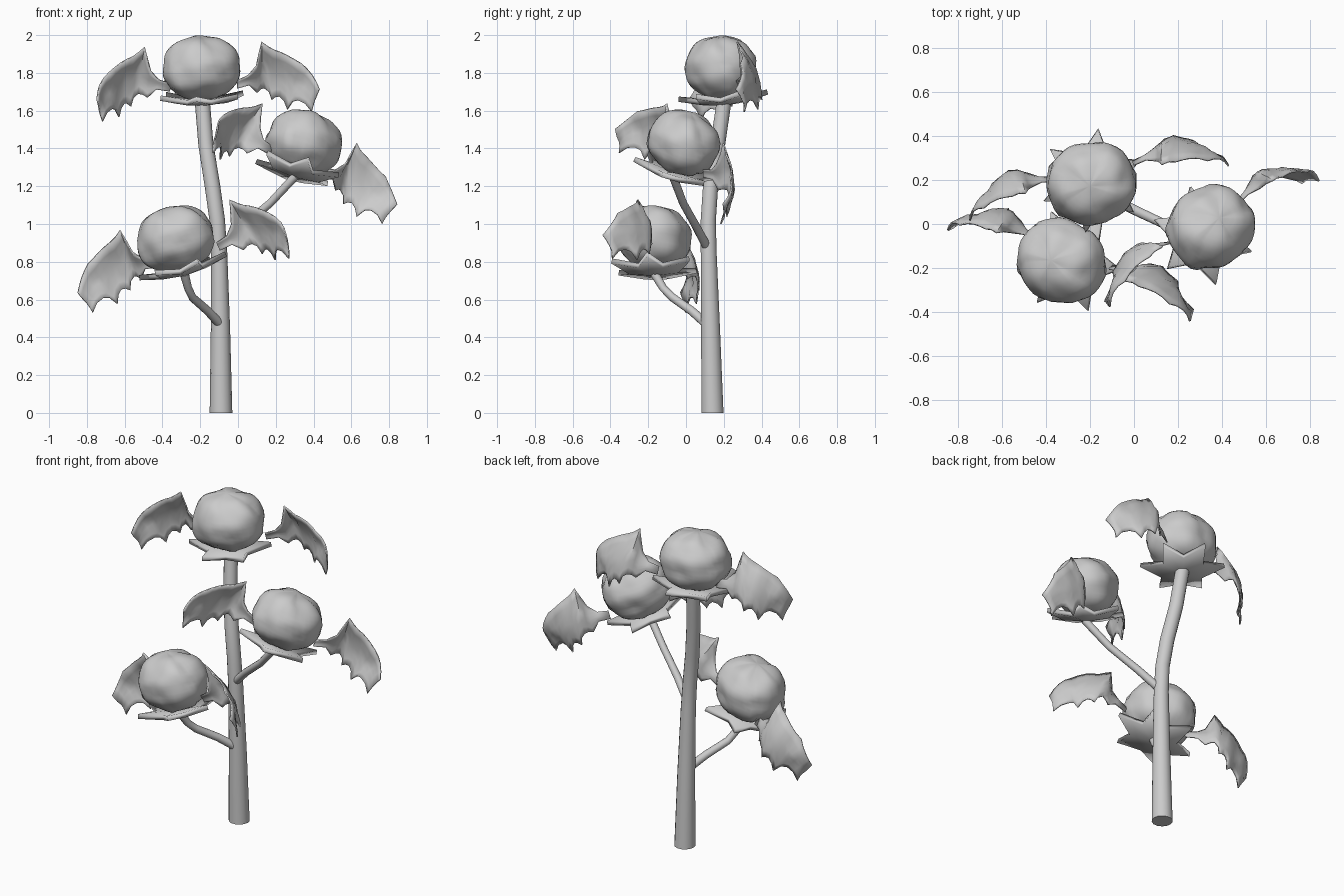
import bpy, bmesh, math
from mathutils import Vector, Matrix, noise

if "Cube" in bpy.data.objects:
    bpy.data.objects.remove(bpy.data.objects["Cube"])


def make(name, bm, mat=None, angle=40):
    bmesh.ops.recalc_face_normals(bm, faces=bm.faces)
    me = bpy.data.meshes.new(name)
    bm.to_mesh(me)
    bm.free()
    ob = bpy.data.objects.new(name, me)
    bpy.context.collection.objects.link(ob)
    if mat:
        ob.matrix_world = mat
    bpy.ops.object.select_all(action='DESELECT')
    ob.select_set(True)
    bpy.context.view_layer.objects.active = ob
    bpy.ops.object.shade_smooth_by_angle(angle=math.radians(angle))
    return ob


def solidify(ob, thickness, offset):
    m = ob.modifiers.new("thickness", 'SOLIDIFY')
    m.thickness, m.offset = thickness, offset


# Round tapered tube through (x, y, z, radius) points
def tube(name, path, sides=14):
    bm = bmesh.new()
    pts = [Vector(p[:3]) for p in path]
    rings = []
    for i, p in enumerate(pts):
        t = (pts[min(i + 1, len(pts) - 1)] - pts[max(i - 1, 0)]).normalized()
        if p.z == 0:
            t = Vector((0, 0, 1))
        u = Vector((0, 1, 0)).cross(t).normalized()
        v = t.cross(u)
        rings.append([bm.verts.new(p + path[i][3] * (u * math.cos(a) + v * math.sin(a)))
                      for a in (2 * math.pi * k / sides for k in range(sides))])
    for a, b in zip(rings, rings[1:]):
        for k in range(sides):
            n = (k + 1) % sides
            bm.faces.new((a[k], a[n], b[n], b[k]))
    bm.faces.new(rings[0])
    bm.faces.new(rings[-1])
    return make(name, bm)


# Lumpy oblate bulb with overlapping petal steps
def bulb(name, mat):
    bm = bmesh.new()
    bmesh.ops.create_uvsphere(bm, u_segments=40, v_segments=24, radius=1)
    for v in bm.verts:
        d = v.co.normalized()
        lon = math.atan2(d.y, d.x) / (2 * math.pi)
        saw = (lon * 5 + 0.35 * d.z) % 1.0
        flat = math.sqrt(max(0, 1 - d.z * d.z))
        r = 1 + 0.05 * (saw - 0.5) * flat + 0.07 * noise.noise(d * 2.1 + Vector((3, 1, 5)))
        e = abs(d.x) ** 2.2 + abs(d.y) ** 2.2 + abs(d.z) ** 2.2
        r *= e ** (-1 / 2.2) * 0.985
        v.co = Vector((d.x * 0.205, d.y * 0.187, d.z * 0.172)) * r + Vector((0, 0, 0.197))
    return make(name, bm, mat, 50)


# Six-pointed, slightly cupped star under the bulb
def calyx(name, mat):
    bm = bmesh.new()
    c = bm.verts.new((0, 0, 0.01))
    ring = []
    for k in range(12):
        a = math.radians(11 + 30 * k)
        r, z = ((0.238, 0.05), (0.13, 0.022))[k % 2]
        ring.append(bm.verts.new((r * math.cos(a), r * math.sin(a), z)))
    for k in range(12):
        bm.faces.new((c, ring[k], ring[(k + 1) % 12]))
    ob = make(name, bm, mat, 30)
    solidify(ob, 0.028, 0)
    return ob


# Bat wing columns: top x, top z, bottom x, bottom z, backward arch
WING = [(.17, .12, .17, .075, .045), (.23, .14, .24, .088, .06),
        (.275, .19, .285, .045, .07), (.29, .25, .308, .062, .077),
        (.305, .318, .33, .065, .082), (.34, .29, .355, .045, .084),
        (.37, .272, .37, 0, .082), (.405, .258, .39, .016, .077),
        (.44, .24, .41, .018, .07), (.475, .218, .43, -.005, .06),
        (.51, .195, .445, -.05, .045), (.54, .165, .468, -.008, .03),
        (.565, .13, .49, 0, .01), (.58, .095, .525, -.018, -.012),
        (.59, .06, .555, -.062, -.035)]


def wing(name, mat, side):
    bm = bmesh.new()
    rows = 6
    shift = 0.033 if side > 0 else -0.01
    grid = []
    for tx, tz, bx, bz, y in WING:
        col = []
        for j in range(rows + 1):
            t = j / rows
            x = tx + (bx - tx) * t + shift
            z = tz + (bz - tz) * t
            span = abs(tz - bz)
            bulge = 0.1 * span * math.sin(math.pi * t)
            wob = 0.015 * noise.noise(Vector((x, 0, z)) * 14) * math.sin(math.pi * t)
            lean = span * (0.14 * t - 0.22 * (1 - t))
            col.append(bm.verts.new((side * x, y + lean + bulge + wob, z)))
        grid.append(col)
    for a, b in zip(grid, grid[1:]):
        for j in range(rows):
            bm.faces.new((a[j], a[j + 1], b[j + 1], b[j]))
    ob = make(name, bm, mat, 60)
    solidify(ob, 0.008, 0)
    return ob


# Stem and its two branches
tube("main_stem", [(-.09, .14, 0, .06), (-.093, .13, .45, .051), (-.1, .12, .85, .043),
                   (-.11, .118, 1.02, .041), (-.135, .13, 1.2, .041),
                   (-.17, .168, 1.42, .04), (-.188, .2, 1.64, .04)])
tube("right_branch", [(-.1, .115, .87, .024), (.02, .055, .985, .022),
                      (.17, -.015, 1.11, .021), (.305, -.07, 1.255, .022)])
tube("left_branch", [(-.09, .115, .465, .025), (-.16, .03, .54, .023),
                     (-.24, -.07, .61, .022), (-.264, -.12, .66, .021),
                     (-.284, -.165, .735, .024)])

# Heads: calyx centre, yaw, slope along the wings, slope front to back, size
HEADS = {"top": ((-.19, .2, 1.63), 12, .045, .07, 1.0),
         "right": ((.303, -.065, 1.25), 32, -.36, -.1, .98),
         "left": ((-.28, -.17, .73), -20, .26, .08, 1.01)}
for key, (pos, yaw, sx, sy, size) in HEADS.items():
    tilt = Vector((0, 0, 1)).rotation_difference(Vector((-sx, -sy, 1)))
    m = (Matrix.Translation(pos) @ Matrix.Rotation(math.radians(yaw), 4, 'Z')
         @ tilt.to_matrix().to_4x4() @ Matrix.Scale(size, 4))
    bulb(key + "_bulb", m)
    calyx(key + "_calyx", m)
    wing(key + "_wing_a", m, -1)
    wing(key + "_wing_b", m, 1)
